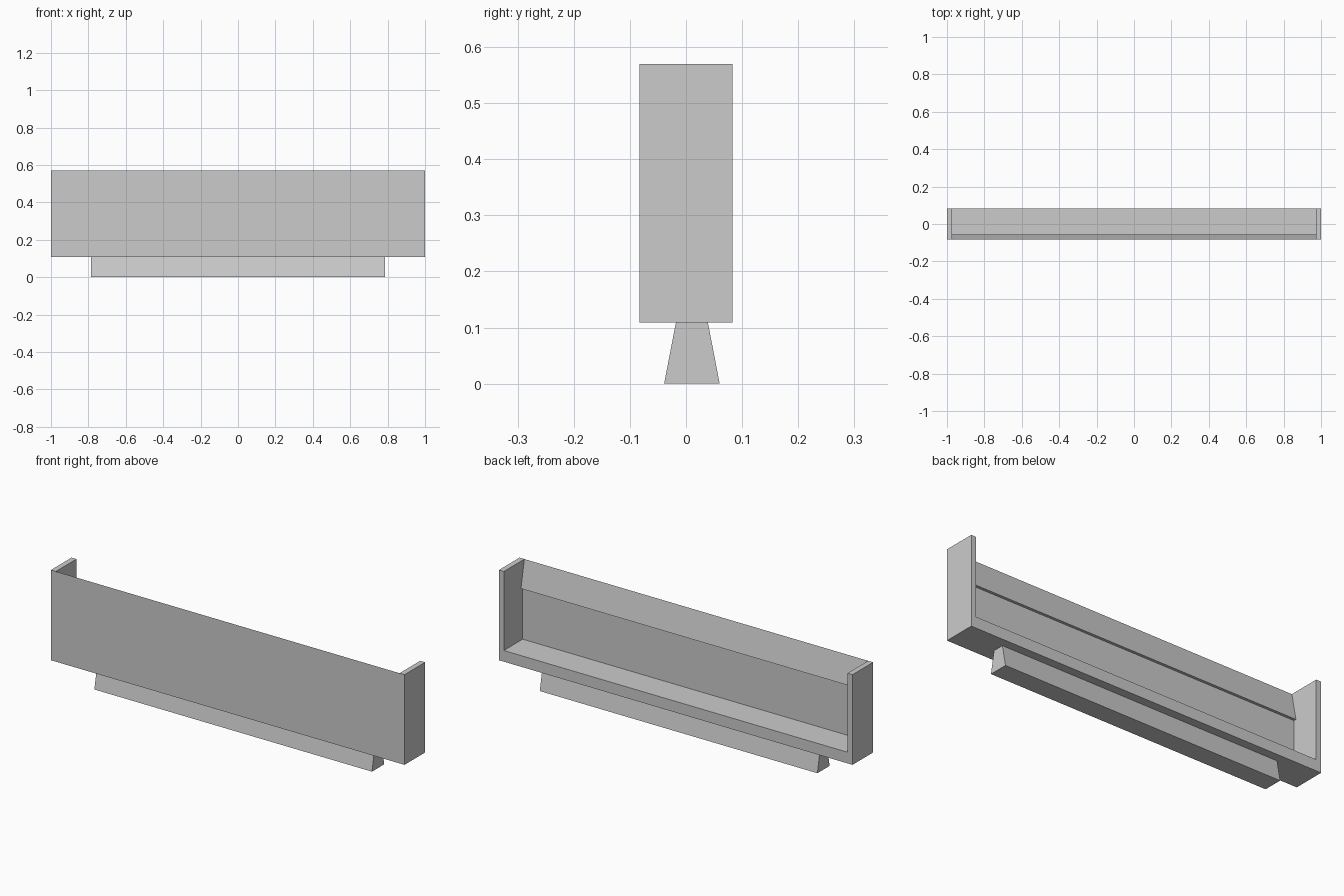
import bpy
import bmesh

cube = bpy.data.objects.get("Cube")
if cube:
    bpy.data.objects.remove(cube, do_unlink=True)

grey = bpy.data.materials.new("light grey")
grey.use_nodes = True
grey.diffuse_color = (0.6, 0.6, 0.6, 1)
grey.node_tree.nodes["Principled BSDF"].inputs["Base Color"].default_value = (0.6, 0.6, 0.6, 1)


def extrude_profile(name, profile, x0, x1):
    """Extrude a closed (y, z) outline along x."""
    bm = bmesh.new()
    face = bm.faces.new([bm.verts.new((x0, y, z)) for y, z in profile])
    new = bmesh.ops.extrude_face_region(bm, geom=[face])["geom"]
    verts = [v for v in new if isinstance(v, bmesh.types.BMVert)]
    bmesh.ops.translate(bm, verts=verts, vec=(x1 - x0, 0, 0))
    bmesh.ops.recalc_face_normals(bm, faces=bm.faces)
    mesh = bpy.data.meshes.new(name)
    bm.to_mesh(mesh)
    bm.free()
    mesh.materials.append(grey)
    obj = bpy.data.objects.new(name, mesh)
    bpy.context.collection.objects.link(obj)
    return obj


DEPTH = 0.083            # half depth of the tray
BOTTOM, TOP = 0.109, 0.57
INNER = 0.972            # inner face of the end panels

# Front panel with sloped, undercut upper band, and the thick floor
extrude_profile("tray", [
    (-DEPTH, BOTTOM), (DEPTH, BOTTOM), (DEPTH, 0.166), (-0.069, 0.166),
    (-0.069, 0.43), (-0.055, 0.43), (-DEPTH, TOP)], -INNER, INNER)

# End panels
end = [(-DEPTH, BOTTOM), (DEPTH, BOTTOM), (DEPTH, TOP), (-DEPTH, TOP)]
extrude_profile("left_end_panel", end, INNER, 1)
extrude_profile("right_end_panel", end, -1, -INNER)

# Tapered foot, slightly behind the middle
extrude_profile("foot", [(-0.039, 0), (0.06, 0), (0.039, BOTTOM), (-0.018, BOTTOM)], -0.785, 0.785)
